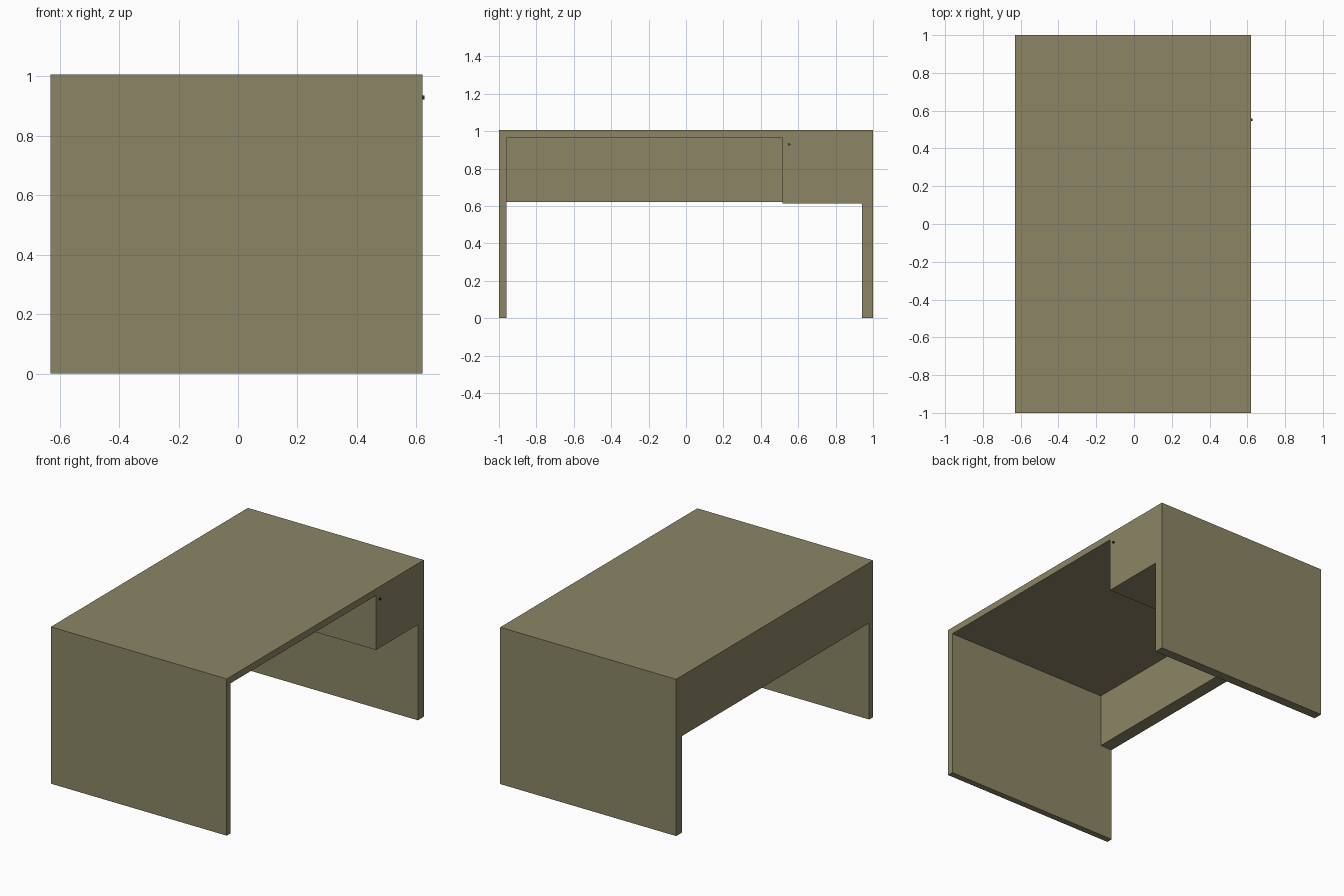
import bpy, math

if "Cube" in bpy.data.objects:
    bpy.data.objects.remove(bpy.data.objects["Cube"])

def material(name, rgb):
    m = bpy.data.materials.new(name)
    m.diffuse_color = (*rgb, 1)
    m.use_nodes = True
    m.node_tree.nodes["Principled BSDF"].inputs["Base Color"].default_value = m.diffuse_color
    return m

wood = material("olive wood", (0.258, 0.235, 0.130))
dark = material("dark metal", (0.03, 0.03, 0.025))

def box(name, x, y, z, mat):
    """Box from (min, max) ranges on each axis."""
    bpy.ops.mesh.primitive_cube_add(size=1, location=[sum(r) / 2 for r in (x, y, z)])
    ob = bpy.context.object
    ob.name = name
    ob.scale = [r[1] - r[0] for r in (x, y, z)]
    bpy.ops.object.transform_apply(location=False, rotation=False, scale=True)
    ob.data.materials.append(mat)
    return ob

BACK, FRONT, TOP = -0.63, 0.62, 1.007
UNDER = 0.964

# Top board between the two side panels
box("desk_top", (BACK, FRONT), (-0.96, 0.94), (UNDER, TOP), wood)
box("thin_side_panel", (BACK, FRONT), (-1, -0.96), (0, TOP), wood)
box("thick_side_panel", (BACK, FRONT), (0.94, 1), (0, TOP), wood)
# Panel closing the knee space
box("modesty_panel", (BACK, -0.545), (-0.96, 0.94), (0.62, UNDER), wood)
# Drawer box hung under the top
box("drawer_box", (-0.545, FRONT), (0.515, 0.94), (0.614, UNDER), wood)
# Tiny lock on the drawer front
bpy.ops.mesh.primitive_cylinder_add(vertices=12, radius=0.007, depth=0.009,
                                    location=(FRONT + 0.0035, 0.551, 0.929),
                                    rotation=(0, math.pi / 2, 0))
lock = bpy.context.object
lock.name = "drawer_lock"
lock.data.materials.append(dark)
